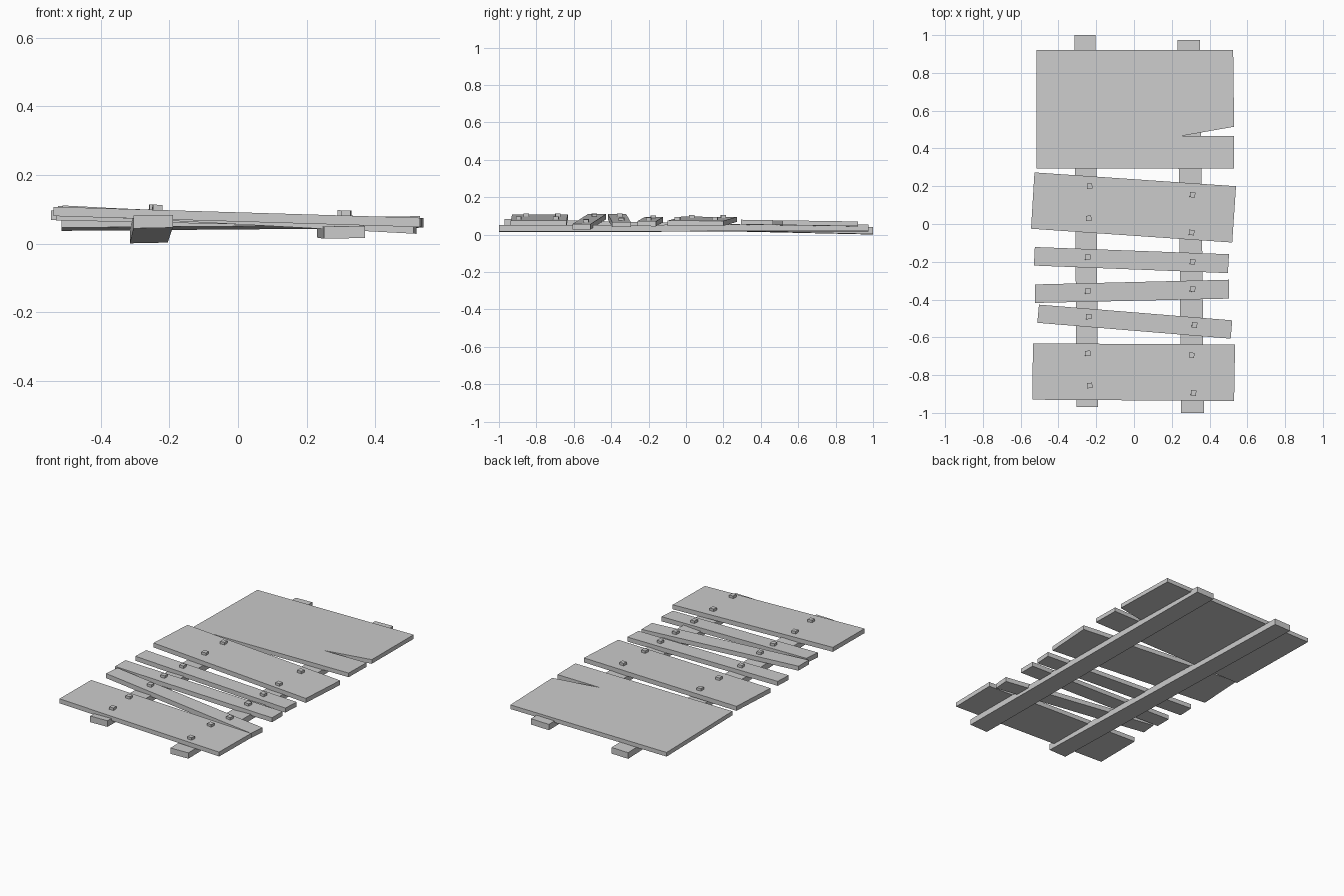
import bpy, bmesh, math
from mathutils import Matrix, Vector

cube = bpy.data.objects.get("Cube")
if cube:
    bpy.data.objects.remove(cube, do_unlink=True)

grey = bpy.data.materials.new("weathered_grey")
grey.use_nodes = True
grey.diffuse_color = (0.6, 0.6, 0.6, 1)
grey.node_tree.nodes["Principled BSDF"].inputs["Base Color"].default_value = (0.6, 0.6, 0.6, 1)


def finish(name, bm):
    bmesh.ops.recalc_face_normals(bm, faces=bm.faces)
    mesh = bpy.data.meshes.new(name)
    bm.to_mesh(mesh)
    bm.free()
    mesh.materials.append(grey)
    bpy.context.collection.objects.link(bpy.data.objects.new(name, mesh))


def board(name, outline, height, thick):
    """Extrude a plan outline downward from a sloping top surface."""
    bm = bmesh.new()
    top = bm.faces.new([bm.verts.new((x, y, height(x, y))) for x, y in outline])
    ext = bmesh.ops.extrude_face_region(bm, geom=[top], use_keep_orig=True)
    low = [v for v in ext["geom"] if isinstance(v, bmesh.types.BMVert)]
    bmesh.ops.translate(bm, verts=low, vec=(0, 0, -thick))
    finish(name, bm)


def slope(base, along_x, along_y=0):
    return lambda x, y: base + along_x * x + along_y * y


def bolt(name, x, y, height, turn):
    """Small square bolt head lying on the board's slope."""
    tilt = Vector((height(x, y) - height(x + 1, y), 0, 1)).to_track_quat('Z', 'Y').to_matrix().to_4x4()
    bm = bmesh.new()
    bmesh.ops.create_cube(bm, size=1, matrix=Matrix.Translation((x, y, height(x, y) + 0.005))
                          @ tilt @ Matrix.Rotation(turn, 4, 'Z') @ Matrix.Diagonal((0.028, 0.028, 0.02, 1)))
    finish(name, bm)


# Two long rails under the deck
board("left_side_rail", [(0.25, -1), (0.37, -1), (0.35, 0.975), (0.23, 0.975)],
      slope(0.046, 0.02, 0.002), 0.035)
board("right_side_rail", [(-0.305, -0.97), (-0.19, -0.97), (-0.205, 1), (-0.315, 1)],
      slope(0.066, 0.02, -0.022), 0.037)

# Wide back board with a split in its edge
board("split_back_board",
      [(-0.515, 0.295), (0.53, 0.295), (0.53, 0.465), (0.245, 0.465),
       (0.53, 0.515), (0.525, 0.92), (-0.515, 0.92)],
      slope(0.08, 0.008, -0.015), 0.025)

# Nailed cross boards: outline, surface height and bolt positions
boards = {
    "wide_middle_board": ([(-0.545, -0.025), (0.52, -0.098), (0.54, 0.2), (-0.527, 0.273)],
                          slope(0.085, -0.02), 0.027,
                          [(-0.235, 0.2), (-0.24, 0.03), (0.31, 0.155), (0.305, -0.045)]),
    "narrow_back_board": ([(-0.53, -0.22), (0.497, -0.26), (0.503, -0.16), (-0.525, -0.122)],
                          slope(0.083, -0.022), 0.027,
                          [(-0.245, -0.175), (0.31, -0.2)]),
    "narrow_middle_board": ([(-0.525, -0.418), (0.503, -0.395), (0.503, -0.295), (-0.525, -0.32)],
                            slope(0.088, -0.042), 0.027,
                            [(-0.245, -0.355), (0.31, -0.345)]),
    "narrow_front_board": ([(-0.512, -0.523), (0.512, -0.607), (0.52, -0.51), (-0.503, -0.427)],
                           slope(0.084, -0.053), 0.028,
                           [(-0.24, -0.49), (0.32, -0.535)]),
    "wide_front_board": ([(-0.538, -0.93), (0.53, -0.937), (0.535, -0.638), (-0.535, -0.632)],
                         slope(0.091, -0.03), 0.027,
                         [(-0.245, -0.685), (0.305, -0.695), (-0.235, -0.855), (0.315, -0.895)]),
}
for name, (outline, height, thick, bolts) in boards.items():
    board(name, outline, height, thick)
    for i, (x, y) in enumerate(bolts):
        bolt(f"{name}_bolt_{i + 1}", x, y, height, math.radians(-5 if x > 0 else 4))
